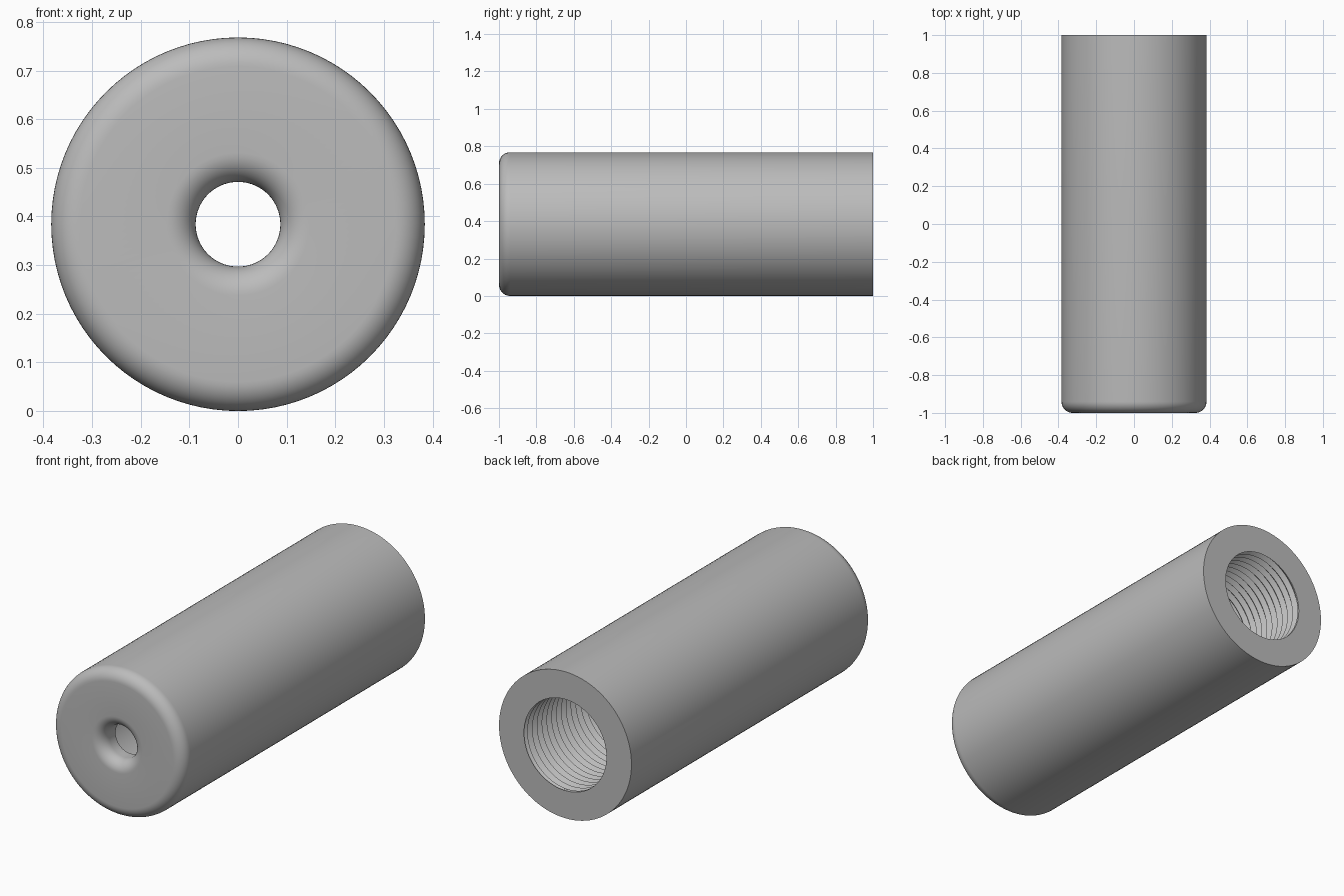
import bpy, bmesh
from math import sin, cos, pi, radians

cube = bpy.data.objects.get("Cube")
if cube:
    bpy.data.objects.remove(cube)

SEG = 96
R, BORE, HOLE, FILLET = 0.384, 0.239, 0.087, 0.06
FLOOR, THREAD_START, PITCH, DEPTH = -0.89, 0.4, 0.04, 0.02

grey = bpy.data.materials.new("plain_grey")
grey.use_nodes = True
colour = (0.5, 0.5, 0.5, 1)
grey.diffuse_color = colour
grey.node_tree.nodes["Principled BSDF"].inputs["Base Color"].default_value = colour


def arc(r, y, start, end, steps=10):
    """Rounded corner in the radius / length plane."""
    angles = [radians(start + (end - start) * i / steps) for i in range(steps + 1)]
    return [(r + FILLET * cos(a), y + FILLET * sin(a)) for a in angles]


def point(r, y, t):
    return (r * sin(t), y, R + r * cos(t))


def skin(bm, rows):
    """Bridge rows of points, given as functions of the angle, into quads."""
    grid = [[bm.verts.new(row(2 * pi * i / SEG)) for i in range(SEG + 1)] for row in rows]
    for a, b in zip(grid, grid[1:]):
        for i in range(SEG):
            bm.faces.new((a[i], a[i + 1], b[i + 1], b[i]))


def ring(r, y):
    return lambda t: point(r, y, t)


def thread_row(k):
    """One crest or root line of the right-handed thread."""
    def row(t):
        y = THREAD_START + (k / 2 + t / (2 * pi)) * PITCH
        if y <= THREAD_START or y >= 1:
            return point(BORE, min(max(y, THREAD_START), 1), t)
        return point(BORE + DEPTH * (k % 2), y, t)
    return row


bm = bmesh.new()
# Smooth bore, front hole with flared mouth, rounded front rim, outer wall, back face
profile = [(BORE, THREAD_START), (BORE, FLOOR), (HOLE, FLOOR)]
profile += arc(HOLE + FILLET, -1 + FILLET, 180, 270)
profile += arc(R - FILLET, -1 + FILLET, 270, 360)
profile += [(R, 1), (BORE, 1)]
skin(bm, [ring(r, y) for r, y in profile])

# Helical thread at the open back end
turns = round((1 - THREAD_START) / PITCH)
skin(bm, [thread_row(k) for k in range(-2, 2 * turns + 1)])

bmesh.ops.remove_doubles(bm, verts=bm.verts, dist=0.00005)
bmesh.ops.recalc_face_normals(bm, faces=bm.faces)
mesh = bpy.data.meshes.new("threaded_sleeve")
bm.to_mesh(mesh)
bm.free()
mesh.materials.append(grey)

sleeve = bpy.data.objects.new("threaded_sleeve", mesh)
bpy.context.collection.objects.link(sleeve)
bpy.context.view_layer.objects.active = sleeve
sleeve.select_set(True)
bpy.ops.object.shade_smooth_by_angle(angle=radians(30))
